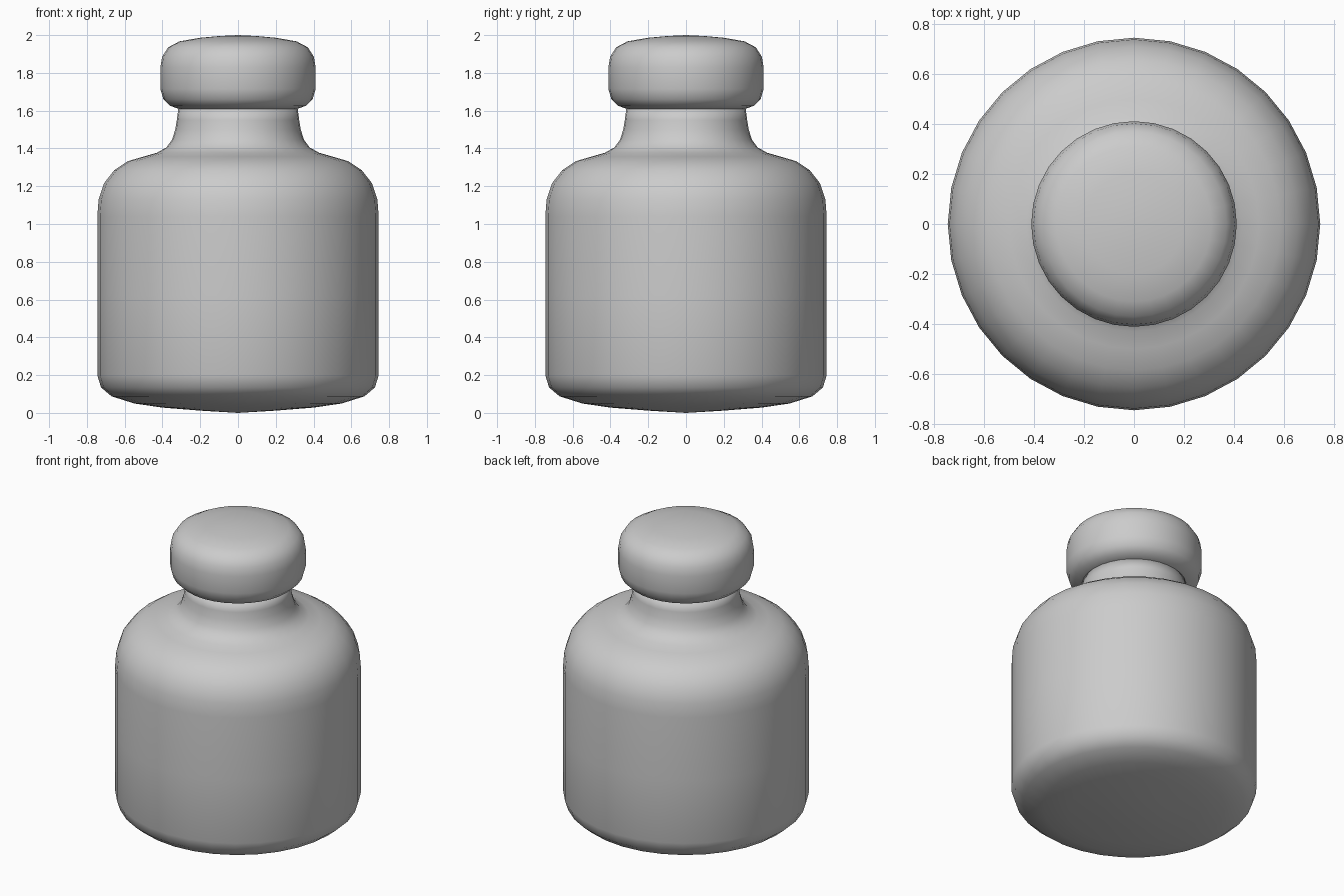
import bpy, bmesh, math

if "Cube" in bpy.data.objects:
    bpy.data.objects.remove(bpy.data.objects["Cube"])

SIDES = 32


def lathe(name, profile):
    """Spin a (radius, z) profile, starting and ending on the axis, around z."""
    bm = bmesh.new()
    rings = []
    for r, z in profile:
        if r == 0:
            rings.append([bm.verts.new((0, 0, z))] * SIDES)
        else:
            rings.append([bm.verts.new((r * math.cos(2 * math.pi * i / SIDES),
                                        r * math.sin(2 * math.pi * i / SIDES), z))
                          for i in range(SIDES)])
    for a, b in zip(rings, rings[1:]):
        for i in range(SIDES):
            j = (i + 1) % SIDES
            corners = list(dict.fromkeys((a[i], a[j], b[j], b[i])))
            bm.faces.new(corners).smooth = True
    bmesh.ops.recalc_face_normals(bm, faces=bm.faces)
    mesh = bpy.data.meshes.new(name)
    bm.to_mesh(mesh)
    bm.free()
    obj = bpy.data.objects.new(name, mesh)
    bpy.context.collection.objects.link(obj)
    return obj


# Bottle: slightly domed base, straight wall, round shoulder, flared neck
lathe("bottle_body", [
    (0, 0.0), (0.2, 0.012), (0.4, 0.028), (0.55, 0.05), (0.67, 0.088),
    (0.725, 0.135), (0.745, 0.20), (0.745, 0.62), (0.745, 1.04),
    (0.738, 1.13), (0.71, 1.215), (0.655, 1.285), (0.585, 1.332),
    (0.50, 1.357), (0.43, 1.377), (0.38, 1.405), (0.35, 1.445),
    (0.332, 1.50), (0.324, 1.55), (0.316, 1.61), (0, 1.61)])

# Stopper: rounded disc sitting on the neck
lathe("stopper", [
    (0, 1.603), (0.25, 1.603), (0.31, 1.608), (0.36, 1.626), (0.395, 1.66),
    (0.411, 1.715), (0.411, 1.83), (0.402, 1.885), (0.37, 1.935),
    (0.31, 1.967), (0.20, 1.986), (0.10, 1.995), (0, 2.0)])
